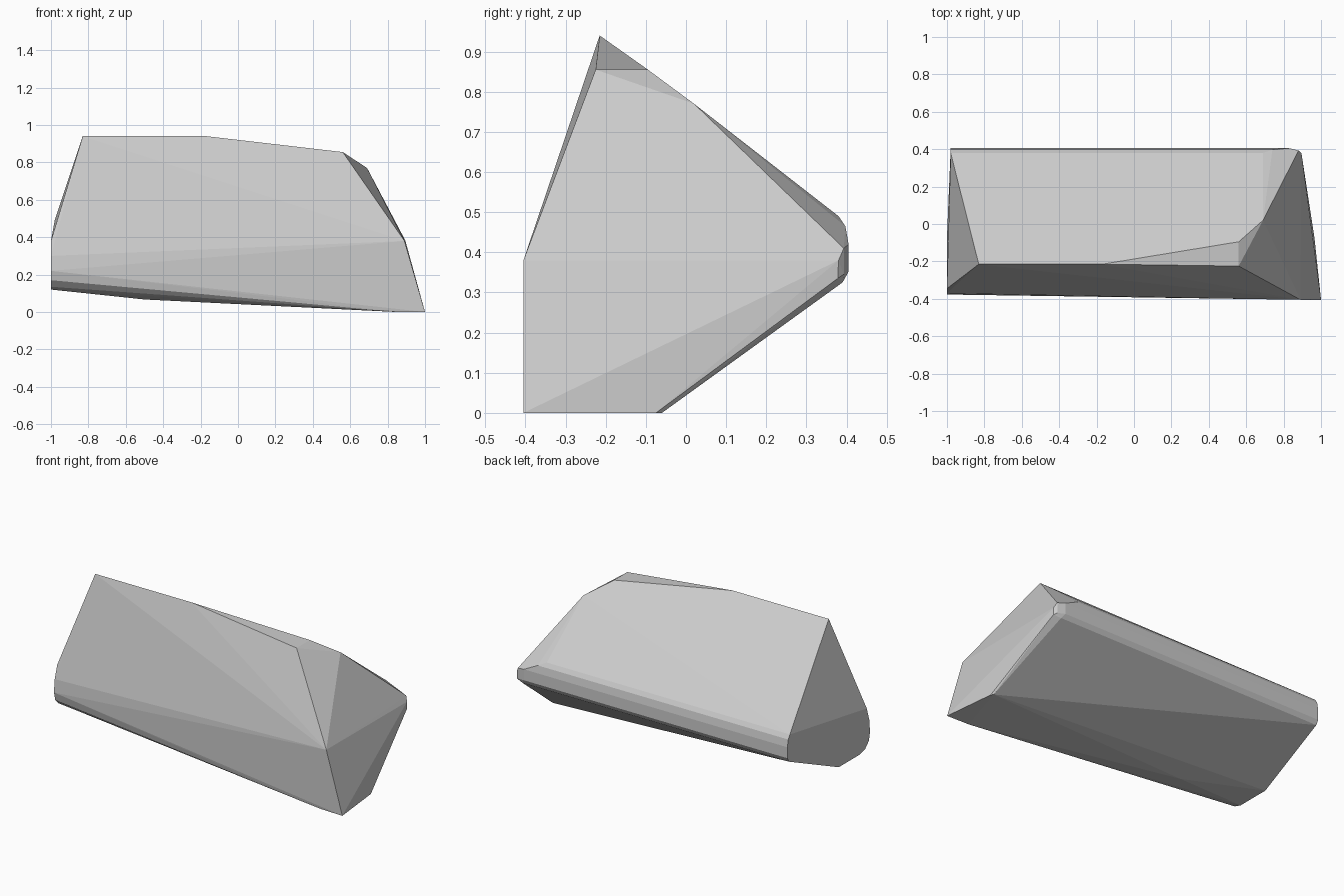
import bpy, bmesh

# Cross-section points (x, y, z) of the faceted rock block
top_ridge = [(-0.83, -0.215, 0.94), (-0.17, -0.215, 0.94),
             (0.56, -0.225, 0.855), (0.56, -0.095, 0.855), (0.69, 0.02, 0.77)]
right_end = [(0.89, -0.405, 0.38), (1.0, -0.405, 0.0), (0.965, -0.075, 0.0),
             (0.955, -0.06, 0.0), (0.85, -0.40, 0.0), (0.895, 0.38, 0.38),
             (0.895, 0.378, 0.335), (0.88, 0.393, 0.345), (0.88, 0.393, 0.41)]
left_end = [(-1.0, -0.345, 0.38), (-1.0, -0.37, 0.30), (-1.0, -0.377, 0.22),
            (-1.0, -0.365, 0.17), (-1.0, -0.33, 0.135), (-1.0, -0.28, 0.12),
            (-1.0, -0.07, 0.12), (-0.5, -0.2, 0.067)]

# Rounded back edge, repeated between its left and right limits
back_edge = []
for y, z, x_right in [(0.38, 0.49, 0.69), (0.397, 0.465, 0.74),
                      (0.405, 0.42, 0.83), (0.405, 0.352, 0.83), (0.39, 0.325, 0.85)]:
    back_edge += [(-0.98, y, z), (x_right, y, z)]

# Wrap the points in a flat-shaded convex skin
bm = bmesh.new()
for p in top_ridge + right_end + left_end + back_edge:
    bm.verts.new(p)
hull = bmesh.ops.convex_hull(bm, input=bm.verts)
loose = [v for v in bm.verts if not v.link_faces]
bmesh.ops.delete(bm, geom=loose, context='VERTS')
bmesh.ops.recalc_face_normals(bm, faces=bm.faces)

mesh = bpy.data.meshes.new("rock_block")
bm.to_mesh(mesh)
bm.free()
rock = bpy.data.objects.new("rock_block", mesh)
bpy.context.collection.objects.link(rock)
